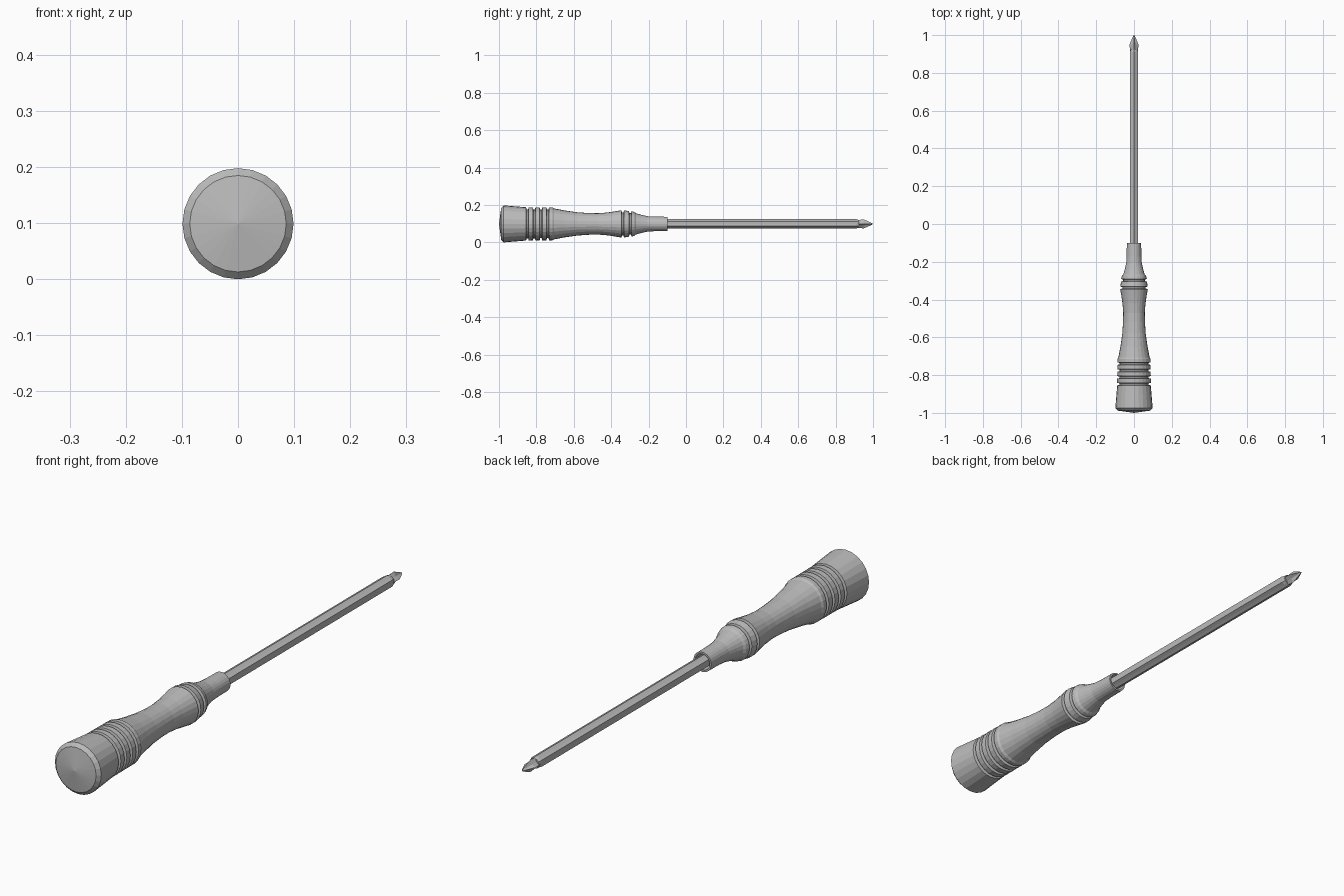
import bpy
import bmesh
import math

cube = bpy.data.objects.get("Cube")
if cube:
    bpy.data.objects.remove(cube, do_unlink=True)

AXIS_Z = 0.099

grey = bpy.data.materials.new("satin grey")
grey.use_nodes = True
colour = (0.5, 0.5, 0.5, 1)
grey.diffuse_color = colour
grey.node_tree.nodes["Principled BSDF"].inputs["Base Color"].default_value = colour


def loft(name, rings, smooth=False):
    """Skin rings lying along y; each ring is (y, list of radii around the axis)."""
    bm = bmesh.new()
    loops = []
    for y, radii in rings:
        n = len(radii)
        loops.append([bm.verts.new((r * math.sin(2 * math.pi * i / n), y,
                                    AXIS_Z + r * math.cos(2 * math.pi * i / n)))
                      for i, r in enumerate(radii)])
    for a, b in zip(loops, loops[1:]):
        for i in range(len(a)):
            j = (i + 1) % len(a)
            bm.faces.new((a[i], a[j], b[j], b[i]))
    bm.faces.new(loops[0])
    bm.faces.new(loops[-1])
    bmesh.ops.remove_doubles(bm, verts=bm.verts, dist=0.0002)
    bmesh.ops.recalc_face_normals(bm, faces=bm.faces)
    mesh = bpy.data.meshes.new(name)
    bm.to_mesh(mesh)
    bm.free()
    mesh.materials.append(grey)
    obj = bpy.data.objects.new(name, mesh)
    bpy.context.collection.objects.link(obj)
    if smooth:
        bpy.ops.object.select_all(action="DESELECT")
        bpy.context.view_layer.objects.active = obj
        obj.select_set(True)
        bpy.ops.object.shade_smooth_by_angle(angle=math.radians(12))
    return obj


def grooves(start, end, count, r_start, r_end, depth):
    """Profile points for raised bands separated by narrow grooves."""
    pts = []
    step = (end - start) / count
    for i in range(count):
        y = start + i * step
        r = r_start + (r_end - r_start) * i / count
        pts += [(y, r), (y + 0.003, r - depth), (y + 0.011, r - depth),
                (y + 0.014, r)]
    return pts


# Handle: domed cap, ribbed collar, waisted grip, ribbed neck and hollow nose
profile = [(-1, 0), (-0.988, 0.086), (-0.975, 0.099)]
profile += grooves(-0.855, -0.71, 4, 0.089, 0.088, 0.012)
profile += [(-0.715, 0.088), (-0.707, 0.083), (-0.65, 0.072), (-0.58, 0.062),
            (-0.52, 0.058), (-0.47, 0.057), (-0.42, 0.061), (-0.38, 0.067)]
profile += grooves(-0.345, -0.265, 2, 0.073, 0.063, 0.011)
profile += [(-0.276, 0.064), (-0.268, 0.057), (-0.24, 0.049), (-0.205, 0.041),
            (-0.17, 0.039), (-0.1, 0.038), (-0.1, 0.031), (-0.14, 0.031),
            (-0.14, 0)]
loft("handle", [(y, [r] * 24) for y, r in profile])


def star(outer, inner):
    return [outer, inner] * 4


# Shaft: slim bar with flats
loft("shaft", [(y, [0.025, 0.021] * 6) for y in (-0.15, 0.91)] + [(0.925, [0.02] * 12)])

# Cross-shaped driver tip: four tapering wings
loft("driver_tip", [(0.9, star(0.019, 0.016)), (0.95, star(0.024, 0.011)),
                    (0.985, star(0.009, 0.005)), (1, star(0.001, 0.001))])
